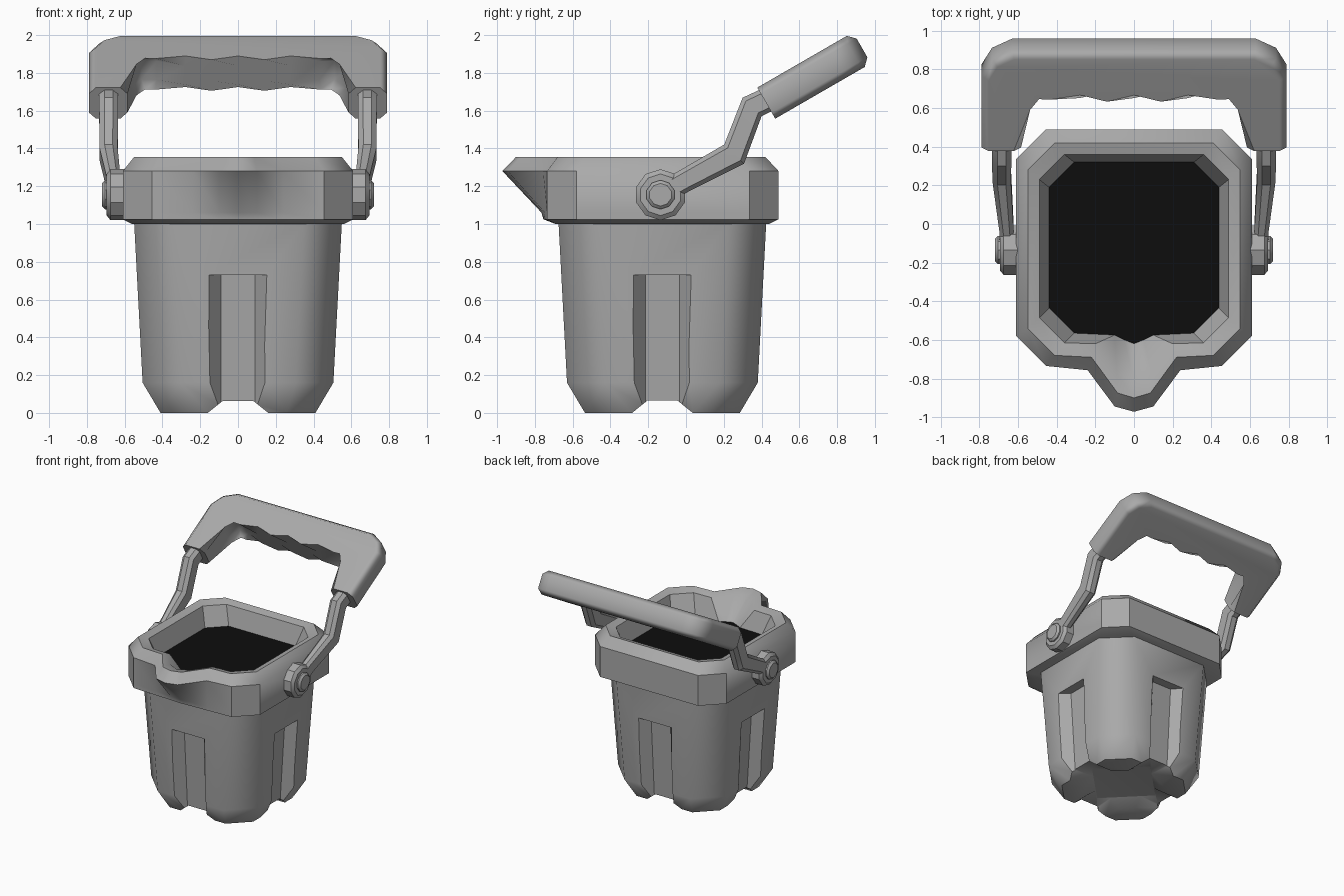
import bpy, bmesh
from math import sin, cos, pi, radians
from mathutils import Vector, Matrix

cube = bpy.data.objects.get("Cube")
if cube:
    bpy.data.objects.remove(cube, do_unlink=True)

CY = -0.125  # depth centre of the bucket


def material(name, value):
    m = bpy.data.materials.new(name)
    m.use_nodes = True
    m.diffuse_color = (value, value, value, 1)
    bsdf = next(n for n in m.node_tree.nodes if n.type == 'BSDF_PRINCIPLED')
    bsdf.inputs['Base Color'].default_value = (value, value, value, 1)
    return m


GREY = material("mid grey", 0.4)
BLACK = material("near black", 0.004)


def finish(name, bm, *mats):
    bmesh.ops.recalc_face_normals(bm, faces=bm.faces)
    me = bpy.data.meshes.new(name)
    bm.to_mesh(me)
    bm.free()
    for m in mats or (GREY,):
        me.materials.append(m)
    ob = bpy.data.objects.new(name, me)
    bpy.context.collection.objects.link(ob)
    return ob


def loft(rings, top_material=0):
    """Closed skin through rings that share a point count."""
    bm = bmesh.new()
    rows = [[bm.verts.new(p) for p in r] for r in rings]
    n = len(rows[0])
    for a, b in zip(rows, rows[1:]):
        for i in range(n):
            j = (i + 1) % n
            bm.faces.new((a[i], a[j], b[j], b[i]))
    bm.faces.new(rows[0][::-1])
    bm.faces.new(rows[-1]).material_index = top_material
    return bm


def activate(ob):
    bpy.ops.object.select_all(action='DESELECT')
    ob.select_set(True)
    bpy.context.view_layer.objects.active = ob


def smooth(ob, angle):
    activate(ob)
    bpy.ops.object.shade_smooth_by_angle(angle=radians(angle))


def mirror_x(ob):
    mod = ob.modifiers.new("mirror", 'MIRROR')
    mod.use_axis[0] = True


# Bucket body: tapered chamfered square
def octagon(w, c, z):
    pts = [(w, c - w), (w, w - c), (w - c, w), (c - w, w),
           (-w, w - c), (-w, c - w), (c - w, -w), (w - c, -w)]
    return [(x, y + CY, z) for x, y in pts]


body = finish("bucket_body", loft([octagon(0.41, 0.15, 0), octagon(0.505, 0.2, 0.16),
                                   octagon(0.55, 0.2, 1.01)]))

# Cutters: four side grooves, two floor channels, one centre relief
cutters = []


def cutter(bm, turn):
    bm.transform(Matrix.Translation((0, CY, 0)) @ Matrix.Rotation(turn, 4, 'Z'))
    ob = finish("cutter", bm)
    ob.hide_render = True
    cutters.append(ob)


def groove_ring(outer, depth, z):
    return [(-outer, -0.58, z), (outer, -0.58, z), (0.09, -depth, z), (-0.09, -depth, z)]


def channel_ring(y, top):
    return [(-0.185, y, -0.02), (0.185, y, -0.02), (0.08, y, top), (-0.08, y, top)]


for k in range(4):
    cutter(loft([groove_ring(0.2, 0.41, -0.05), groove_ring(0.19, 0.46, 0.73)]), k * pi / 2)
for k in range(2):
    cutter(loft([channel_ring(-0.7, 0.064 + k * 0.001), channel_ring(0.7, 0.064 + k * 0.001)]),
           k * pi / 2)
cutter(loft([[(r * cos(a * pi / 2), r * sin(a * pi / 2), z) for a in range(4)]
             for r, z in ((0.44, -0.02), (0.32, 0.066))]), 0)

activate(body)
for c in cutters:
    mod = body.modifiers.new("cut", 'BOOLEAN')
    mod.operation = 'DIFFERENCE'
    mod.solver = 'EXACT'
    mod.object = c
    bpy.ops.object.modifier_apply(modifier=mod.name)
for c in cutters:
    bpy.data.objects.remove(c, do_unlink=True)
smooth(body, 50)
body.modifiers.new("even_shading", 'WEIGHTED_NORMAL').keep_sharp = True


# Rim with pouring spout, closed inside by the dark filling
def rim_ring(z, w, back, front, c, spout):
    half = [(w - c, back), (w, back - c), (w, front + c), (w - c, front)] + spout[:2]
    pts = half + [spout[2]] + [(-x, y) for x, y in reversed(half)]
    return [(x, y, z) for x, y in pts]


rim = finish("rim_and_spout", loft([
    rim_ring(1.0, 0.56, 0.44, -0.69, 0.17, [(0.24, -0.69), (0.1, -0.69), (0, -0.69)]),
    rim_ring(1.025, 0.61, 0.49, -0.735, 0.155, [(0.24, -0.745), (0.1, -0.75), (0, -0.755)]),
    rim_ring(1.06, 0.61, 0.49, -0.735, 0.155, [(0.24, -0.747), (0.1, -0.755), (0, -0.765)]),
    rim_ring(1.28, 0.61, 0.49, -0.735, 0.155, [(0.24, -0.757), (0.1, -0.945), (0, -0.972)]),
    rim_ring(1.355, 0.55, 0.42, -0.68, 0.14, [(0.22, -0.69), (0.085, -0.875), (0, -0.9)]),
    rim_ring(1.335, 0.49, 0.36, -0.615, 0.13, [(0.2, -0.62), (0.09, -0.77), (0, -0.815)]),
    rim_ring(1.18, 0.44, 0.32, -0.565, 0.13, [(0.1, -0.575), (0.05, -0.6), (0, -0.62)]),
], top_material=1), GREY, BLACK)
smooth(rim, 40)


# Pivot discs and bolts
def turned(name, profile, sides, y=-0.135, z=1.155):
    rings = [[(x, y + r * cos(2 * pi * (i + 0.5) / sides), z + r * sin(2 * pi * (i + 0.5) / sides))
              for i in range(sides)] for x, r in profile]
    ob = finish(name, loft(rings))
    smooth(ob, 35)
    mirror_x(ob)


turned("pivot_disc", [(0.59, 0.135), (0.675, 0.135), (0.695, 0.11)], 10)
turned("pivot_bolt", [(0.68, 0.077), (0.705, 0.077), (0.72, 0.06)], 10)

# Cranked arms: chamfered bar swept through (x, y, z, tilt, half width, half thickness)
stations = [(0.655, -0.135, 1.155, 30, 0.06, 0.037), (0.66, -0.02, 1.222, 30, 0.06, 0.037),
            (0.685, 0.255, 1.37, 46, 0.073, 0.048), (0.685, 0.35, 1.62, 46, 0.07, 0.05),
            (0.685, 0.5, 1.69, 30, 0.065, 0.05)]
section = [(1, 0.45), (0.65, 1), (-0.65, 1), (-1, 0.45),
           (-1, -0.45), (-0.65, -1), (0.65, -1), (1, -0.45)]
rings = []
for x, y, z, tilt, w, t in stations:
    s, c = sin(radians(tilt)), cos(radians(tilt))
    rings.append([(x + b * t, y - s * a * w, z + c * a * w) for a, b in section])
arm = finish("handle_arm", loft(rings))
smooth(arm, 35)
mirror_x(arm)

# Grip: U-shaped outline with finger waves, extruded, softened and tilted back
half = [(0.79, 0), (0.79, 0.43), (0.735, 0.53), (0.63, 0.585), (0, 0.59)]
inner = [(0.14, 0.335), (0.28, 0.295), (0.43, 0.345), (0.51, 0.35), (0.575, 0.26), (0.585, 0)]
right = half[:-1]
outline = (right + [(-x, v) for x, v in reversed(right)] +
           [(-x, v) for x, v in reversed(inner)] + [(0, 0.295)] + inner)
T = 0.095
bm = loft([[(x, v, n) for x, v in outline] for n in (-T, T)])
rounded = [e for e in bm.edges
           if abs(e.verts[0].co.z - e.verts[1].co.z) < 0.001
           and max(v.co.y for v in e.verts) > 0.001]
bmesh.ops.bevel(bm, geom=rounded, offset=0.038, offset_type='OFFSET', segments=1,
                affect='EDGES', clamp_overlap=True)
bm.transform(Matrix.Translation(Vector((0, 0.425, 1.64))) @ Matrix.Rotation(radians(30), 4, 'X'))
grip = finish("handle_grip", bm)
smooth(grip, 50)
grip.modifiers.new("even_shading", 'WEIGHTED_NORMAL').keep_sharp = True
